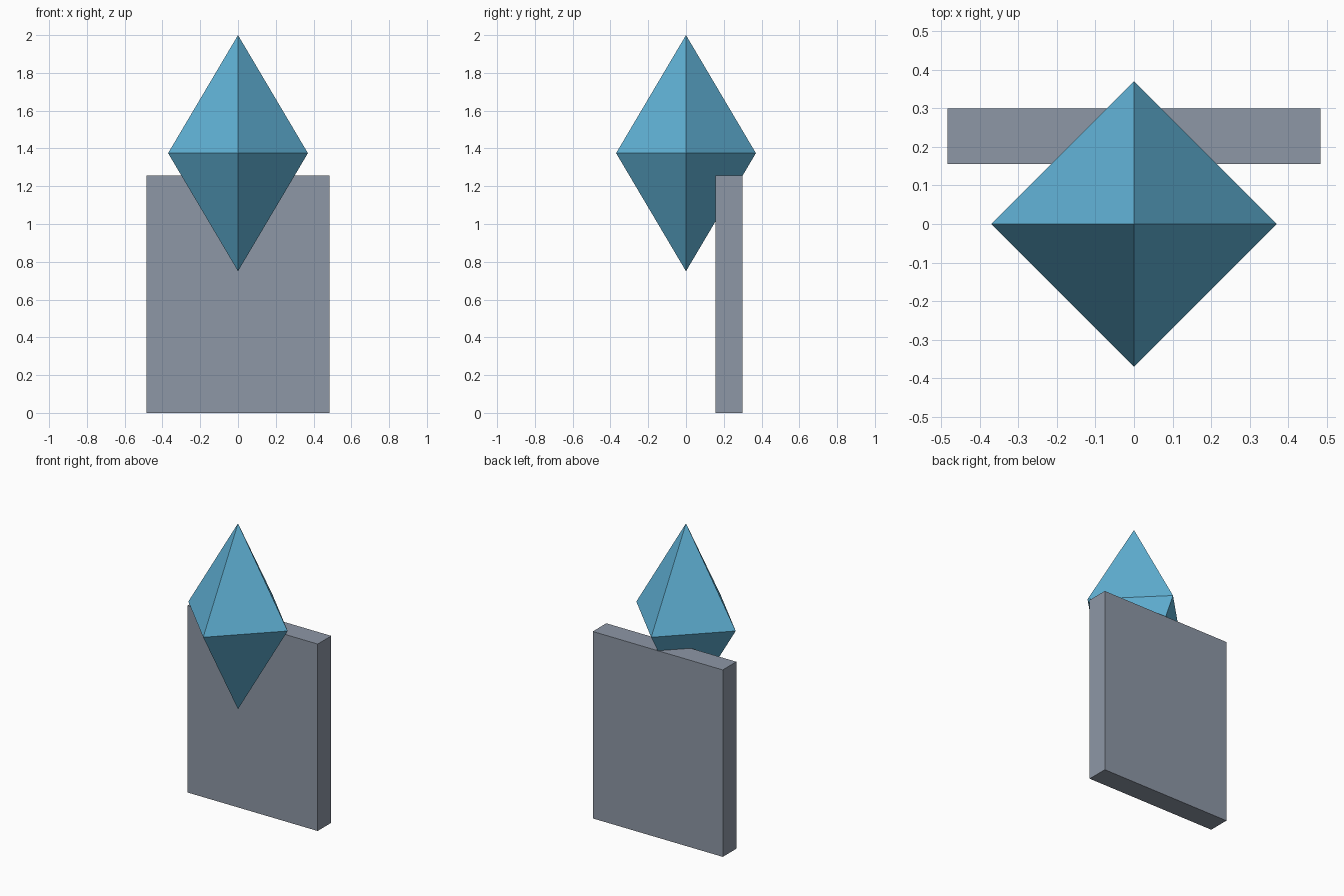
import bpy
import bmesh
from mathutils import Matrix

if "Cube" in bpy.data.objects:
    bpy.data.objects.remove(bpy.data.objects["Cube"], do_unlink=True)


def make_material(name, colour):
    mat = bpy.data.materials.new(name)
    mat.use_nodes = True
    mat.diffuse_color = (*colour, 1)
    mat.node_tree.nodes["Principled BSDF"].inputs["Base Color"].default_value = (*colour, 1)
    return mat


def add_object(name, bm, mat):
    bmesh.ops.recalc_face_normals(bm, faces=bm.faces)
    mesh = bpy.data.meshes.new(name)
    bm.to_mesh(mesh)
    bm.free()
    mesh.materials.append(mat)
    obj = bpy.data.objects.new(name, mesh)
    bpy.context.collection.objects.link(obj)
    return obj


sky_blue = make_material("sky_blue", (0.12, 0.45, 0.68))
slate_grey = make_material("slate_grey", (0.27, 0.31, 0.38))

# Upright slab standing behind the crystal
bm = bmesh.new()
bmesh.ops.create_cube(bm, size=1, matrix=Matrix.Diagonal((0.968, 0.144, 1.258, 1)))
slab = add_object("slab", bm, slate_grey)
slab.location = (0, 0.228, 0.629)

# Eight-sided crystal: a square girdle joined to a point above and below
radius, half_height = 0.37, 0.625
bm = bmesh.new()
girdle = [bm.verts.new(p) for p in
          ((radius, 0, 0), (0, radius, 0), (-radius, 0, 0), (0, -radius, 0))]
for z in (half_height, -half_height):
    tip = bm.verts.new((0, 0, z))
    for i, corner in enumerate(girdle):
        bm.faces.new((corner, girdle[(i + 1) % 4], tip))
crystal = add_object("crystal", bm, sky_blue)
crystal.location = (0, 0, 2 - half_height)
